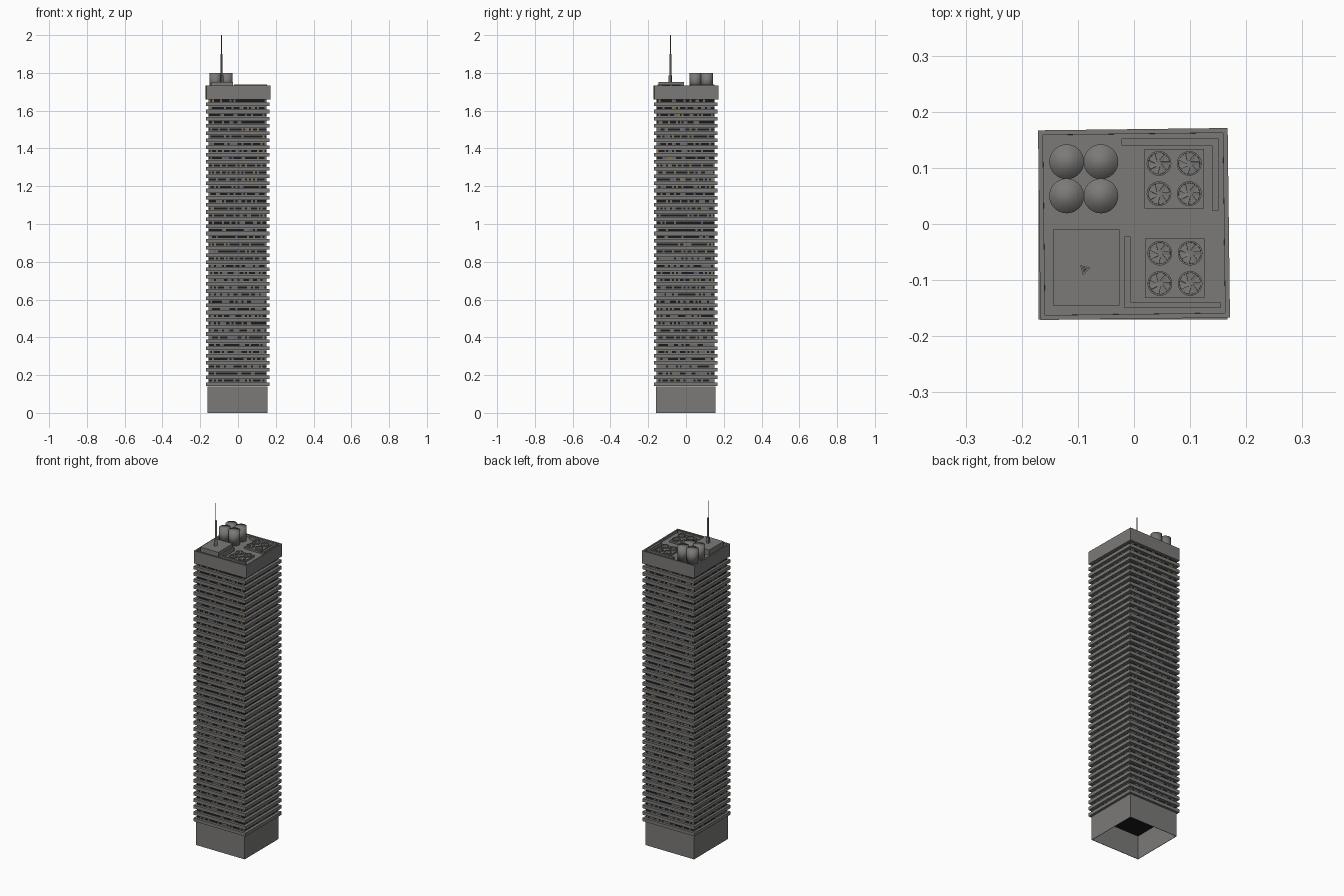
import bpy, bmesh, math, random
from mathutils import Matrix, Vector

random.seed(7)
cube = bpy.data.objects.get("Cube")
if cube:
    bpy.data.objects.remove(cube, do_unlink=True)


def material(name, r, g, b):
    m = bpy.data.materials.new(name)
    m.use_nodes = True
    m.diffuse_color = (r, g, b, 1)
    m.node_tree.nodes["Principled BSDF"].inputs["Base Color"].default_value = (r, g, b, 1)
    return m


concrete = material("concrete_grey", 0.197, 0.193, 0.186)
glass = material("dark_glass", 0.01, 0.01, 0.012)
blind = material("blind_grey", 0.15, 0.147, 0.142)
warm = material("warm_window", 0.26, 0.16, 0.06)
blue = material("blue_window", 0.08, 0.11, 0.2)


def finish(name, bm, mats=(concrete,), smooth=False):
    me = bpy.data.meshes.new(name)
    bm.to_mesh(me)
    bm.free()
    for m in mats:
        me.materials.append(m)
    for p in me.polygons:
        p.use_smooth = smooth
    ob = bpy.data.objects.new(name, me)
    bpy.context.collection.objects.link(ob)
    return ob


def add_box(bm, x0, x1, y0, y1, z0, z1):
    mid = Vector((x0 + x1, y0 + y1, z0 + z1)) / 2
    size = Matrix.Diagonal((x1 - x0, y1 - y0, z1 - z0, 1))
    return bmesh.ops.create_cube(bm, size=1, matrix=Matrix.Translation(mid) @ size)["verts"]


def add_cylinder(bm, x, y, z0, z1, r, sides, turn=0):
    pose = Matrix.Translation((x, y, (z0 + z1) / 2)) @ Matrix.Rotation(turn, 4, 'Z')
    bmesh.ops.create_cone(bm, cap_ends=True, segments=sides, radius1=r, radius2=r,
                          depth=z1 - z0, matrix=pose)


def sink_top(bm, rim, depth):
    # Leave a flat rim around the highest face and drop its middle straight down
    bm.normal_update()
    top = max(bm.faces, key=lambda f: f.calc_center_median().z)
    for width in (rim, 0.0002):
        bmesh.ops.inset_region(bm, faces=[top], thickness=width)
    bmesh.ops.translate(bm, verts=top.verts, vec=(0, 0, -depth))


CX, CY = -0.003, -0.002
BASE, CROWN, ROOF, PARAPET = 0.14, 1.66, 1.72, 1.734
FLOORS = 40
PITCH = (CROWN - BASE) / FLOORS
SLAB = 0.019

# Hollow base, open underneath, with a dark ceiling
bm = bmesh.new()
add_box(bm, CX - 0.158, CX + 0.158, CY - 0.157, CY + 0.157, 0, BASE)
bm.normal_update()
bmesh.ops.delete(bm, geom=[f for f in bm.faces if f.normal.z < -0.5], context='FACES_ONLY')
for f in bm.faces:
    f.material_index = 1 if f.normal.z > 0.5 else 0
base = finish("base_walls", bm, (concrete, glass))
shell = base.modifiers.new("thickness", 'SOLIDIFY')
shell.thickness = 0.003
shell.offset = -1

# Projecting floor slabs
bm = bmesh.new()
for i in range(FLOORS):
    z = BASE + 0.002 + i * PITCH
    add_box(bm, -0.17, 0.167, CY - 0.168, CY + 0.168, z, z + SLAB)
finish("floor_slabs", bm)

# Concrete core wall behind the slabs
HALF = 0.154
bm = bmesh.new()
add_box(bm, CX - HALF, CX + HALF, CY - HALF, CY + HALF, BASE + 0.002, CROWN)
finish("core_wall", bm)

# Narrow window strips, darker and with more lights on the upper floors
PANES, FRONT = 30, HALF + 0.0015
bm = bmesh.new()
for i in range(FLOORS):
    z0 = BASE + 0.002 + i * PITCH + SLAB + 0.004
    z1 = z0 + 0.011
    odds = (68, 22, 6, 4) if z0 > 0.84 else (50, 47, 1, 2)
    for side in range(4):
        turn = Matrix.Translation((CX, CY, 0)) @ Matrix.Rotation(side * math.pi / 2, 4, 'Z')
        for k in range(PANES):
            a = -HALF + 2 * HALF * k / PANES
            b = a + 2 * HALF / PANES
            corners = ((a, z0), (b, z0), (b, z1), (a, z1))
            f = bm.faces.new([bm.verts.new(turn @ Vector((x, -FRONT, z))) for x, z in corners])
            f.material_index = random.choices(range(4), odds)[0]
finish("window_strips", bm, (glass, blind, warm, blue))

# Crown with a parapet and sunken roof, turned very slightly
bm = bmesh.new()
add_box(bm, -0.169, 0.169, -0.169, 0.169, CROWN, PARAPET)
sink_top(bm, 0.012, PARAPET - ROOF)
crown = finish("crown", bm)
crown.rotation_euler.z = math.radians(0.7)

# Penthouse
bm = bmesh.new()
add_box(bm, -0.144, -0.026, -0.145, -0.01, ROOF, 1.752)
finish("penthouse", bm)

# Three-sided stepped mast
bm = bmesh.new()
for z0, z1, r in ((1.752, 1.785, 0.011), (1.785, 1.9, 0.006), (1.9, 2.0, 0.0025)):
    add_cylinder(bm, -0.088, -0.081, z0, z1, r, 3, math.radians(45))
finish("mast", bm)

# Water tanks
bm = bmesh.new()
for x in (-0.12, -0.059):
    for y in (0.05, 0.111):
        add_cylinder(bm, x, y, ROOF, 1.8, 0.031, 32)
finish("water_tanks", bm, smooth=True)

# Roof ducts laid out as two L shapes
DUCTS = ((-0.022, 0.151, 0.14, 0.152), (0.139, 0.151, 0.024, 0.14),
         (-0.017, -0.006, -0.15, -0.022), (-0.006, 0.154, -0.15, -0.139))
bm = bmesh.new()
for x0, x1, y0, y1 in DUCTS:
    add_box(bm, x0, x1, y0, y1, ROOF, 1.738)
finish("roof_ducts", bm)

# Cooling fan: sunken ring, hub and tilted blades
bm = bmesh.new()
add_cylinder(bm, 0, 0, 0, 0.007, 0.022, 24)
sink_top(bm, 0.003, 0.005)
add_cylinder(bm, 0, 0, 0.002, 0.006, 0.004, 12)
for i in range(7):
    blade = add_box(bm, 0.003, 0.0185, -0.003, 0.003, -0.0005, 0.0005)
    pose = (Matrix.Translation((0, 0, 0.0045)) @ Matrix.Rotation(i * math.tau / 7, 4, 'Z')
            @ Matrix.Rotation(math.radians(10), 4, 'X'))
    bmesh.ops.transform(bm, matrix=pose, verts=blade)
first_fan = finish("cooling_fan", bm)

# Cooling units, four fans on each
bm = bmesh.new()
spots = []
for cx, cy in ((0.0715, 0.081), (0.073, -0.079)):
    add_box(bm, cx - 0.053, cx + 0.053, cy - 0.053, cy + 0.053, ROOF, 1.73)
    spots += [(cx + dx, cy + dy) for dx in (-0.027, 0.027) for dy in (-0.027, 0.027)]
finish("cooling_units", bm)
for i, (x, y) in enumerate(spots):
    fan = first_fan
    if i:
        fan = bpy.data.objects.new("cooling_fan", first_fan.data)
        bpy.context.collection.objects.link(fan)
    fan.location = (x, y, 1.73)
